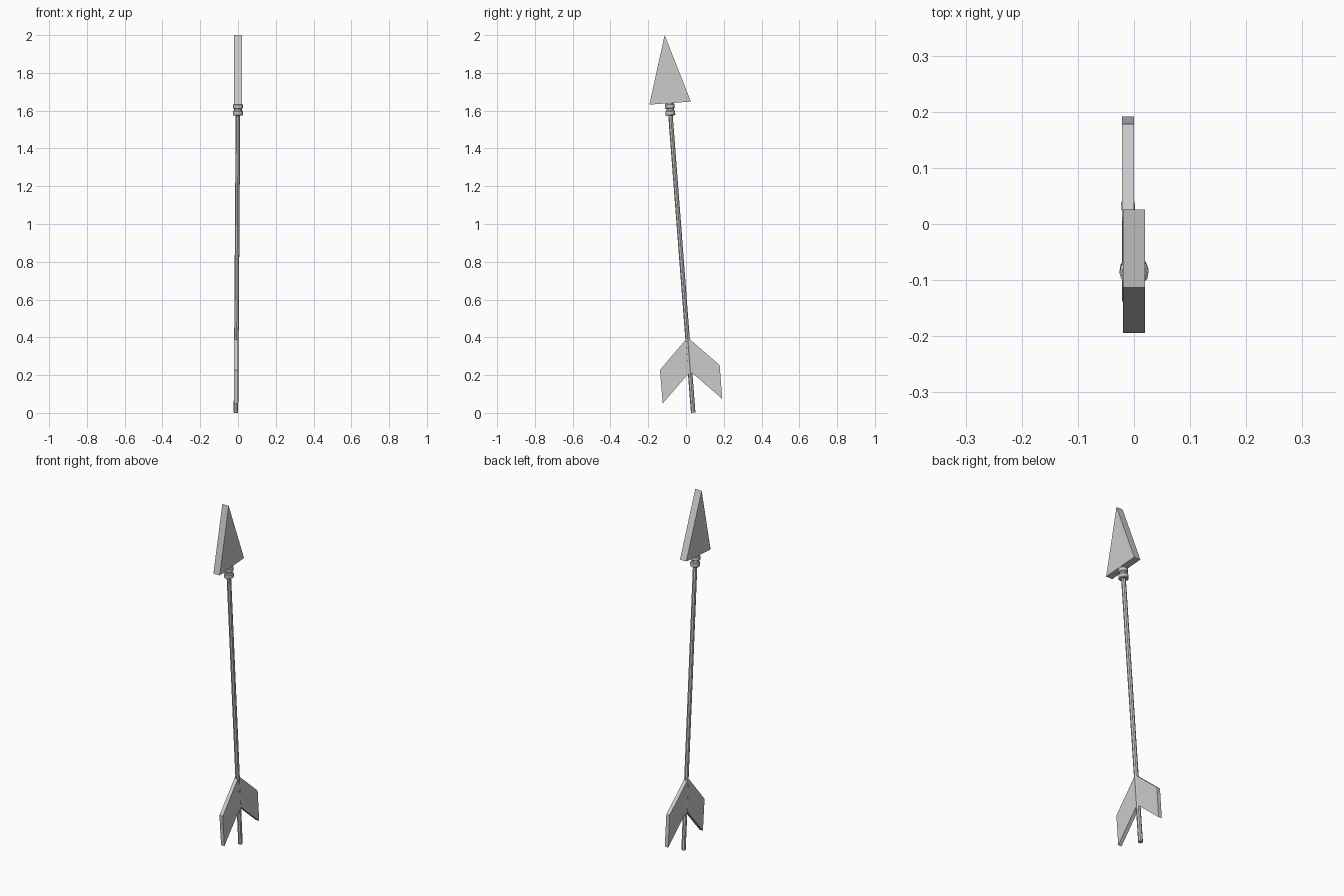
import bpy, bmesh
from mathutils import Vector

if "Cube" in bpy.data.objects:
    bpy.data.objects.remove(bpy.data.objects["Cube"])

# Slightly tilted arrow axis
BASE = Vector((-0.011, 0.038, 0.001))
AXIS = (Vector((0.0, -0.084, 1.6)) - BASE).normalized()


def make_object(name, bm):
    bmesh.ops.recalc_face_normals(bm, faces=bm.faces)
    mesh = bpy.data.meshes.new(name)
    bm.to_mesh(mesh)
    bm.free()
    ob = bpy.data.objects.new(name, mesh)
    bpy.context.collection.objects.link(ob)
    return ob


def plate(name, outline, x0, x1):
    """Flat plate: (y, z) outline extruded from x0 to x1."""
    bm = bmesh.new()
    face = bm.faces.new([bm.verts.new((x0, y, z)) for y, z in outline])
    ext = bmesh.ops.extrude_face_region(bm, geom=[face])
    verts = [g for g in ext["geom"] if isinstance(g, bmesh.types.BMVert)]
    bmesh.ops.translate(bm, verts=verts, vec=(x1 - x0, 0, 0))
    return make_object(name, bm)


def rod(name, start, end, radius, sides):
    """Cylinder between two distances along the arrow axis."""
    bm = bmesh.new()
    bmesh.ops.create_cone(bm, cap_ends=True, segments=sides, radius1=radius,
                          radius2=radius, depth=end - start)
    ob = make_object(name, bm)
    ob.rotation_euler = AXIS.to_track_quat('Z', 'Y').to_euler()
    ob.location = BASE + AXIS * (start + end) / 2
    return ob


# Shaft
rod("shaft", 0.0, 1.65, 0.012, 8)

# Binding: two rings with a narrower neck between and above them
rod("neck", 1.58, 1.65, 0.020, 12)
for name, a, b in (("lower_ring", 1.578, 1.604), ("upper_ring", 1.614, 1.640)):
    ring = rod(name, a, b, 0.026, 12)
    bevel = ring.modifiers.new("bevel", 'BEVEL')
    bevel.width = 0.004
    bevel.segments = 1

# Arrowhead
plate("arrowhead", [(-0.113, 2.0), (-0.194, 1.632), (0.026, 1.648)], -0.02, 0.02)

# Feathers
plate("left_feather", [(0.006, 0.397), (-0.138, 0.227), (-0.123, 0.05), (0.019, 0.215)],
      -0.021, 0.0)
plate("right_feather", [(0.012, 0.397), (0.178, 0.253), (0.192, 0.074), (0.026, 0.217)],
      -0.021, 0.0)
